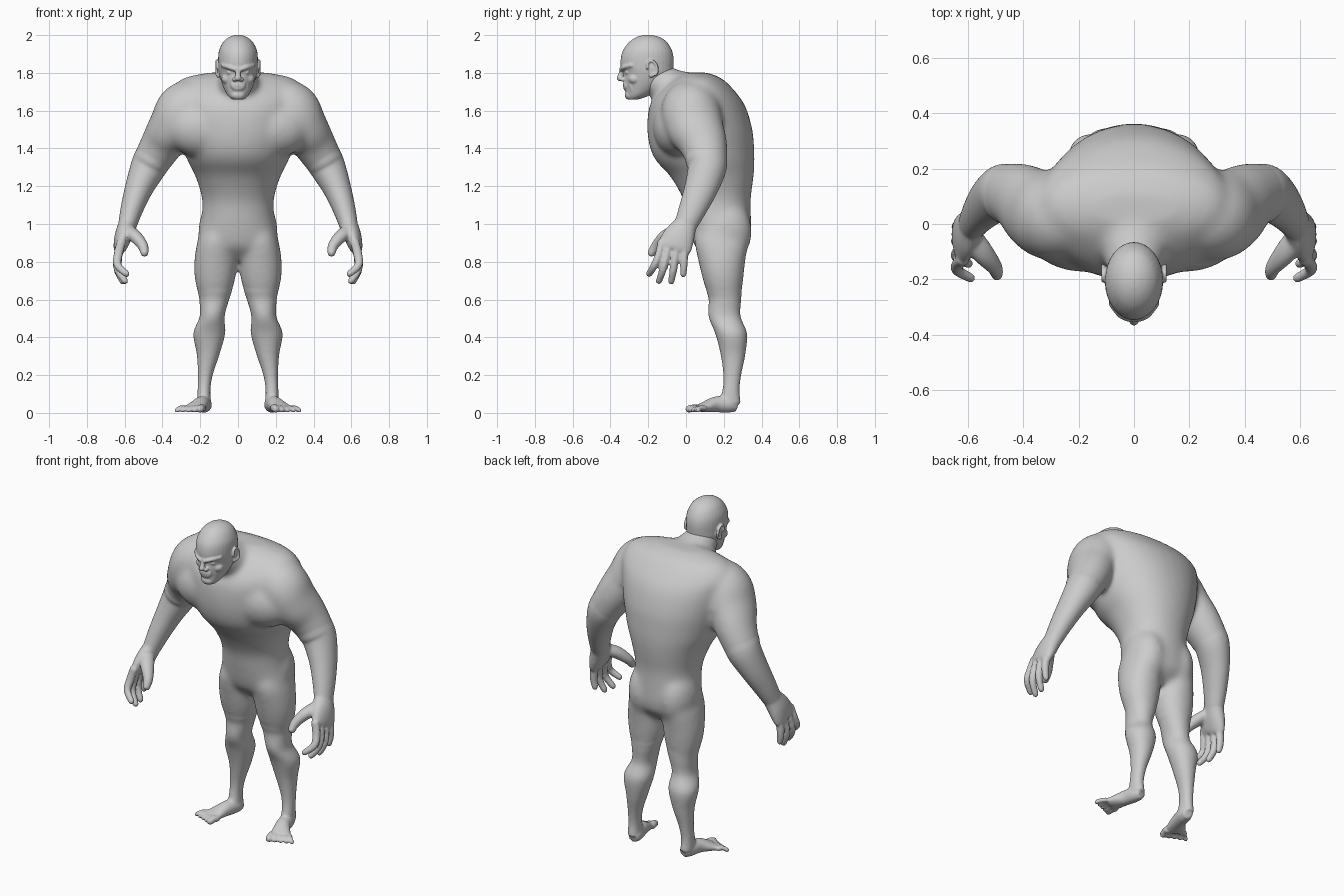
import bpy, bmesh, math
from mathutils import Vector, Matrix

SEG = 32


def spline(rows, n=5):
    """Catmull-Rom interpolation through rows of numbers."""
    out = []
    for i in range(len(rows) - 1):
        a, b = rows[max(i - 1, 0)], rows[i]
        c, d = rows[i + 1], rows[min(i + 2, len(rows) - 1)]
        for k in range(n):
            t = k / n
            out.append([0.5 * (2 * q + (r - p) * t + (2 * p - 5 * q + 4 * r - s) * t * t
                               + (3 * q - p - 3 * r + s) * t ** 3)
                        for p, q, r, s in zip(a, b, c, d)])
    return out + [list(rows[-1])]


def skin(bm, rings):
    vs = [[bm.verts.new(p) for p in ring] for ring in rings]
    fs = [bm.faces.new((a[i], a[(i + 1) % SEG], b[(i + 1) % SEG], b[i]))
          for a, b in zip(vs, vs[1:]) for i in range(SEG)]
    fs += [bm.faces.new(vs[0]), bm.faces.new(vs[-1])]
    bmesh.ops.recalc_face_normals(bm, faces=fs)


def stack(bm, rows, power=2.0, s=1):
    """Horizontal sections: z, centre x, half width, front y, back y."""
    rings = []
    for z, cx, rx, yf, yb in spline(rows):
        ring = []
        for i in range(SEG):
            a = 2 * math.pi * i / SEG
            c, d = math.cos(a), math.sin(a)
            px = math.copysign(abs(c) ** (2 / power), c)
            py = math.copysign(abs(d) ** (2 / power), d)
            ring.append((s * (cx + rx * px), (yf + yb) / 2 + (yb - yf) / 2 * py, z))
        rings.append(ring)
    skin(bm, rings)


def blob(bm, loc, rad, s=1, rot=0.0):
    m = (Matrix.Translation((s * loc[0], loc[1], loc[2])) @ Matrix.Rotation(rot, 4, 'X')
         @ Matrix.Diagonal((*rad, 1)))
    bmesh.ops.create_uvsphere(bm, u_segments=20, v_segments=12, radius=1, matrix=m)


def limb(bm, rows, s=1, ref=(0, 1, 0), tip=True):
    """Sections square to a path: x, y, z, side radius, radius along ref."""
    pts = spline(rows)
    rings = []
    for k, (x, y, z, rs, rd) in enumerate(pts):
        t = (Vector(pts[min(k + 1, len(pts) - 1)][:3]) - Vector(pts[max(k - 1, 0)][:3])).normalized()
        u = Vector(ref)
        u = (u - t * u.dot(t)).normalized()
        v = t.cross(u)
        ring = []
        for i in range(SEG):
            a = 2 * math.pi * i / SEG
            p = Vector((x, y, z)) + v * rs * math.cos(a) + u * rd * math.sin(a)
            ring.append((s * p.x, p.y, p.z))
        rings.append(ring)
    skin(bm, rings)
    if tip:
        x, y, z, rs, rd = rows[-1]
        blob(bm, (x, y, z), (min(rs, rd),) * 3, s)


def finish(name, bm, voxel, smooth):
    """Fuse overlapping parts into one smooth skin."""
    me = bpy.data.meshes.new(name)
    bm.to_mesh(me)
    bm.free()
    ob = bpy.data.objects.new(name, me)
    bpy.context.collection.objects.link(ob)
    m = ob.modifiers.new("fuse", 'REMESH')
    m.mode = 'VOXEL'
    m.voxel_size = voxel
    m.use_smooth_shade = True
    m = ob.modifiers.new("soften", 'SMOOTH')
    m.factor = 0.5
    m.iterations = smooth
    return ob


LEG = [(1.04, .09, .07, .08, .27), (.92, .113, .099, .045, .325), (.80, .119, .113, .066, .314),
       (.70, .122, .106, .09, .303), (.60, .126, .079, .12, .292), (.51, .137, .066, .12, .289),
       (.42, .152, .084, .155, .323), (.31, .158, .06, .183, .314), (.20, .173, .039, .198, .292),
       (.12, .180, .034, .193, .283), (.05, .179, .037, .17, .29)]
ARM = [(.18, .04, 1.635, .14, .14), (.28, .025, 1.595, .158, .158), (.35, .05, 1.51, .128, .152),
       (.405, .092, 1.42, .113, .128), (.475, .112, 1.30, .095, .103), (.524, .08, 1.19, .075, .089),
       (.562, .035, 1.08, .060, .073), (.584, .0, 1.0, .050, .061)]

# core: torso, neck and muscles, heavily softened
core = bmesh.new()
stack(core, [(.81, 0, .09, .12, .26), (.87, 0, .19, .055, .325), (.93, 0, .212, .03, .345),
             (1.02, 0, .195, .01, .345), (1.13, 0, .19, -.015, .343), (1.25, 0, .225, -.082, .358),
             (1.33, 0, .265, -.155, .363), (1.40, 0, .290, -.19, .361), (1.5, 0, .318, -.205, .352),
             (1.62, 0, .345, -.195, .316), (1.70, 0, .355, -.145, .262), (1.77, 0, .295, -.065, .19),
             (1.802, 0, .15, .0, .11)], 2.12)
limb(core, [(0, .05, 1.655, .19, .14), (0, -.07, 1.715, .13, .108), (0, -.15, 1.765, .098, .092),
            (0, -.18, 1.82, .078, .078)])
for s in (-1, 1):
    blob(core, (.10, .205, .96), (.11, .145, .18), s)
    blob(core, (.18, -.03, 1.51), (.21, .145, .16), s)
    stack(core, LEG, 2.1, s)
    limb(core, ARM, s)
core_ob = finish("core", core, .012, 24)
soft = core_ob.evaluated_get(bpy.context.evaluated_depsgraph_get())
body = bmesh.new()
body.from_mesh(soft.to_mesh())
bpy.data.objects.remove(core_ob)

for s in (-1, 1):
    # lower leg and forearm keep their full thickness, starting inside the core
    stack(body, [(.74, .12, .085, .11, .28), (.66, .122, .0925, .106, .294)] + LEG[4:], 2.1, s)
    limb(body, [(.40, .092, 1.43, .09, .10), (.445, .104, 1.355, .099, .11)] + ARM[4:], s)
    # foot and toes
    limb(body, [(.170, .27, .034, .028, .030), (.178, .23, .044, .04, .043), (.195, .16, .045, .042, .042),
                (.222, .10, .031, .056, .028), (.234, .075, .025, .062, .021)], s, (0, 0, 1), False)
    for i in range(5):
        t = i / 4
        r = .020 - .0065 * min(1, 2.5 * t)
        bx, by = .186 + .098 * t, .07 + .035 * t
        limb(body, [(bx, by, .024, r, r), (bx + .008 + .012 * t, by - .03, .026, r, r),
                    (bx + .014 + .026 * t, by - .054 + .012 * t, r, r, r)], s, (0, 0, 1))
    # palm
    limb(body, [(.573, .02, 1.04, .05, .062), (.584, .0, 1.0, .048, .061), (.605, -.033, .94, .047, .082),
                (.622, -.058, .885, .037, .090), (.628, -.067, .862, .027, .082)], s, tip=False)
    # fingers
    for y0, y1, z1, x1 in ((-.130, -.195, .722, .590), (-.091, -.143, .684, .598),
                           (-.050, -.078, .682, .610), (-.008, -.014, .720, .630)):
        limb(body, [(.616, y0, .91, .024, .020), (.634, y0 * .8 + y1 * .2, .84, .024, .0205),
                    (.637, y0 * .42 + y1 * .58, (.84 + z1) / 2, .0215, .0195),
                    (x1, y1, z1 + .014, .018, .017)], s)
    # thumb
    limb(body, [(.595, -.04, .97, .035, .042), (.545, -.105, .935, .034, .04), (.504, -.155, .885, .028, .029),
                (.495, -.182, .848, .022, .022)], s, (0, 1, .3))
finish("body", body, .0075, 4)

# head
head = bmesh.new()
stack(head, [(1.660, 0, .034, -.312, -.25), (1.682, 0, .056, -.319, -.19), (1.72, 0, .076, -.322, -.13),
             (1.76, 0, .091, -.330, -.085), (1.80, 0, .101, -.330, -.070), (1.835, 0, .104, -.345, -.066),
             (1.88, 0, .105, -.345, -.066), (1.92, 0, .100, -.333, -.075), (1.96, 0, .081, -.304, -.098),
             (1.985, 0, .055, -.270, -.130), (1.998, 0, .026, -.235, -.168), (2.002, 0, .004, -.205, -.197)], 2.0)
# nose, lips and chin
limb(head, [(0, -.335, 1.835, .014, .012), (0, -.343, 1.80, .013, .013), (0, -.351, 1.772, .018, .016)])
blob(head, (0, -.318, 1.735), (.040, .015, .032))
for z, w, y in ((1.735, .034, -.326), (1.717, .030, -.323)):
    limb(head, [(-w, y + .02, z - .011, .007, .008), (0, y, z, .009, .009), (w, y + .02, z - .011, .007, .008)])
blob(head, (0, -.300, 1.682), (.038, .024, .025))
for s in (-1, 1):
    # brow, eye, nostril, cheek
    limb(head, [(.008, -.342, 1.816, .014, .012), (.045, -.327, 1.830, .015, .013),
                (.080, -.285, 1.840, .014, .012)], s, (0, 0, 1))
    blob(head, (.040, -.309, 1.802), (.020, .014, .011), s)
    blob(head, (.017, -.336, 1.765), (.014, .016, .011), s)
    blob(head, (.052, -.272, 1.768), (.036, .034, .030), s)
    # cheek fold
    limb(head, [(.026, -.316, 1.765, .011, .010), (.045, -.294, 1.738, .013, .012),
                (.046, -.284, 1.705, .012, .010)], s)
    # ear: rim and lobe
    rim = [(.112, -.178 + .026 * math.cos(a) - .18 * .04 * math.sin(a), 1.826 + .038 * math.sin(a), .007, .007)
           for a in [math.radians(d) for d in range(-100, 181, 40)]]
    limb(head, rim, s, (1, 0, 0))
    blob(head, (.103, -.178, 1.822), (.009, .025, .038), s, .15)
    blob(head, (.106, -.183, 1.787), (.009, .013, .013), s)
finish("head", head, .0042, 6)
